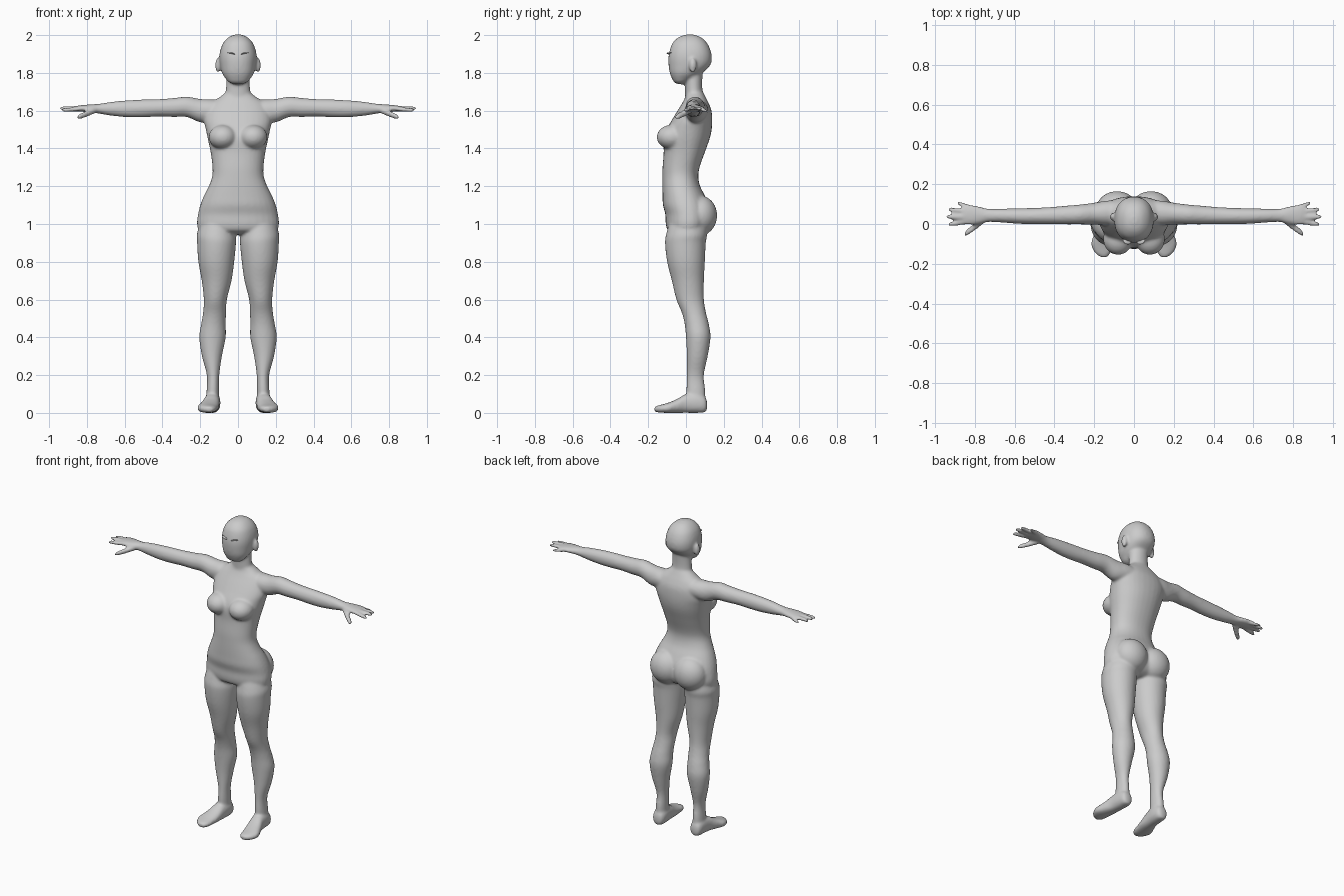
import bpy, bmesh, math
from mathutils import Vector, Matrix

skin = bpy.data.materials.new("light_grey")
skin.diffuse_color = (0.6, 0.6, 0.6, 1)


def catmull(p, q, r, s, t):
    return [0.5 * (2 * b + (c - a) * t + (2 * a - 5 * b + 4 * c - d) * t * t
                   + (3 * b - a - 3 * c + d) * t ** 3) for a, b, c, d in zip(p, q, r, s)]


def loft(bm, axis, rows, side=1, power=2.0, n=32, steps=4):
    """Closed tube along an axis; each row is x, y, z and the two ring radii."""
    u, v = {"x": ((0, 1, 0), (0, 0, 1)), "y": ((1, 0, 0), (0, 0, 1)),
            "z": ((1, 0, 0), (0, 1, 0))}[axis]
    u, v = Vector(u), Vector(v)
    pts = [rows[0]] + list(rows) + [rows[-1]]
    stations = [catmull(*pts[i:i + 4], k / steps) for i in range(len(rows) - 1) for k in range(steps)]
    stations.append(rows[-1])
    rings = []
    for x, y, z, a, b in stations:
        ring = []
        for k in range(n):
            ang = 2 * math.pi * k / n
            c, s = math.cos(ang), math.sin(ang)
            co = (Vector((x, y, z)) + u * math.copysign(abs(c) ** (2 / power), c) * a
                  + v * math.copysign(abs(s) ** (2 / power), s) * b)
            co.x *= side
            ring.append(bm.verts.new(co))
        rings.append(ring)
    faces = [bm.faces.new((r0[k], r0[(k + 1) % n], r1[(k + 1) % n], r1[k]))
             for r0, r1 in zip(rings, rings[1:]) for k in range(n)]
    faces += [bm.faces.new(rings[0]), bm.faces.new(rings[-1])]
    bmesh.ops.recalc_face_normals(bm, faces=faces)


def ball(bm, centre, radii):
    m = Matrix.Translation(centre) @ Matrix.Diagonal((*radii, 1))
    bmesh.ops.create_uvsphere(bm, u_segments=32, v_segments=20, radius=1, matrix=m)


def finger(bm, start, end, r, side):
    a, b = Vector(start), Vector(end)
    rows = [(*a.lerp(b, t), r * k, r * k * 0.9)
            for t, k in ((0, 1), (0.5, 1.05), (0.85, 0.9), (0.96, 0.65), (1, 0.2))]
    loft(bm, "x", rows, side, n=16)


def finish(bm, name):
    me = bpy.data.meshes.new(name)
    bm.to_mesh(me)
    bm.free()
    ob = bpy.data.objects.new(name, me)
    bpy.context.collection.objects.link(ob)
    me.materials.append(skin)
    me.shade_smooth()
    return ob


bm = bmesh.new()

# torso: z, y centre, half width, half depth
torso = [(1.70, .045, .06, .045), (1.67, .05, .10, .055), (1.64, .05, .145, .07), (1.60, .045, .17, .09),
         (1.55, .032, .18, .107), (1.50, .016, .17, .12), (1.45, .003, .16, .122),
         (1.38, -.009, .145, .109), (1.30, -.026, .135, .098), (1.25, -.03, .137, .095),
         (1.20, -.025, .155, .10), (1.15, -.012, .18, .112), (1.10, 0, .20, .122),
         (1.05, .01, .212, .119), (1.00, .01, .217, .117), (.965, .005, .20, .10), (.945, .005, .11, .06)]
loft(bm, "z", [(0, y, z, a, b) for z, y, a, b in torso], power=2.2)

# neck
neck = [(1.60, .05, .08, .06), (1.66, .05, .078, .055), (1.70, .042, .066, .047),
        (1.75, .04, .062, .046), (1.82, .04, .06, .05)]
loft(bm, "z", [(0, y, z, a, b) for z, y, a, b in neck])

# head
head = [(2.003, .02, .015, .018), (1.99, .02, .048, .057), (1.96, .02, .078, .09),
        (1.92, .022, .094, .108), (1.88, .022, .099, .115), (1.84, .018, .095, .11),
        (1.80, .0, .085, .086), (1.77, -.018, .066, .056), (1.75, -.028, .048, .034), (1.74, -.028, .02, .015)]
loft(bm, "z", [(0, y, z, a, b) for z, y, a, b in head], power=2.25)

leg = [(1.04, .10, .01, .09, .09), (.95, .114, .004, .103, .108), (.90, .1135, -.003, .103, .108),
       (.80, .115, 0, .095, .10), (.70, .113, .01, .079, .085), (.60, .12, .022, .061, .073),
       (.53, .124, .042, .061, .064), (.47, .13, .057, .065, .064), (.40, .135, .065, .07, .065),
       (.30, .138, .06, .053, .055), (.20, .132, .05, .033, .045), (.12, .133, .052, .033, .05),
       (.05, .135, .055, .035, .048)]
foot = [(.112, .135, .04, .015, .018), (.10, .135, .045, .034, .042), (.06, .135, .053, .042, .053),
        (0, .14, .05, .043, .05), (-.05, .15, .036, .05, .036), (-.10, .162, .026, .054, .026),
        (-.145, .157, .021, .04, .019), (-.167, .152, .02, .016, .012)]
arm = [(.08, .06, 1.60, .06, .055), (.14, .055, 1.60, .062, .06), (.20, .052, 1.60, .055, .062),
       (.27, .048, 1.62, .05, .054), (.34, .045, 1.617, .047, .05), (.42, .042, 1.615, .043, .046),
       (.50, .04, 1.612, .041, .047), (.58, .04, 1.61, .039, .045), (.66, .042, 1.61, .035, .038),
       (.73, .043, 1.61, .033, .027), (.77, .044, 1.612, .042, .022), (.82, .046, 1.612, .051, .018),
       (.85, .047, 1.612, .048, .014), (.865, .047, 1.611, .03, .009)]

for s in (-1, 1):
    loft(bm, "z", [(x, y, z, a, b) for z, x, y, a, b in leg], s)
    loft(bm, "y", [(x, y, z, a, b) for y, x, z, a, b in foot], s, power=2.3)
    loft(bm, "x", arm, s)
    # fingers and thumb
    finger(bm, (.83, .012, 1.61), (.935, -.002, 1.602), .0125, s)
    finger(bm, (.83, .036, 1.614), (.945, .036, 1.612), .013, s)
    finger(bm, (.83, .062, 1.612), (.937, .074, 1.609), .0125, s)
    finger(bm, (.82, .082, 1.607), (.892, .108, 1.598), .0115, s)
    finger(bm, (.755, .02, 1.602), (.853, -.053, 1.563), .018, s)
    # bust, buttocks and ears
    ball(bm, (s * .08, -.075, 1.46), (.075, .08, .065))
    ball(bm, (s * .085, .075, 1.045), (.105, .09, .105))
    ball(bm, (s * .106, .036, 1.84), (.015, .02, .04))

# fuse the parts into one smooth skin
body = finish(bm, "body")
fuse = body.modifiers.new("fuse", "REMESH")
fuse.mode = "VOXEL"
fuse.voxel_size = 0.0075
fuse.use_smooth_shade = True
soften = body.modifiers.new("soften", "SMOOTH")
soften.factor = 0.5
soften.iterations = 8

# narrow eyelash strips
bm = bmesh.new()
for s in (-1, 1):
    loft(bm, "x", [(.016, -.09, 1.899, .006, .001), (.025, -.092, 1.902, .01, .003),
                   (.042, -.089, 1.906, .011, .003), (.056, -.082, 1.907, .006, .001)], s, n=12)
finish(bm, "eyelashes")
